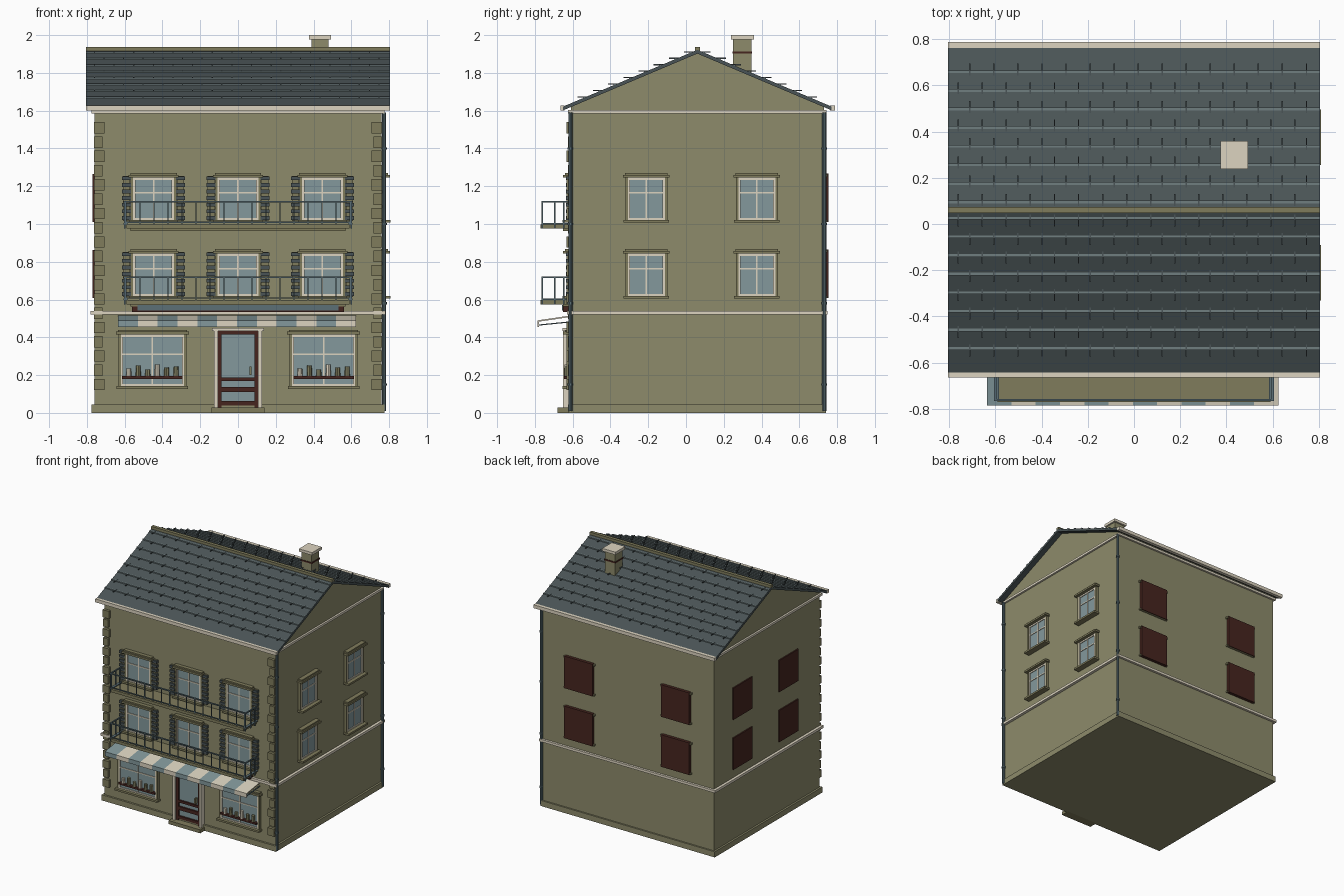
import bpy, bmesh, math
from mathutils import Matrix, Vector

if "Cube" in bpy.data.objects:
    bpy.data.objects.remove(bpy.data.objects["Cube"])

def srgb(r, g, b):
    f = lambda c: c / 12.92 if c <= 0.04045 else ((c + 0.055) / 1.055) ** 2.4
    return tuple(f(c / 255) for c in (r, g, b)) + (1,)

COLS = dict(wall=(141, 139, 107), trim=(128, 124, 92), cream=(220, 212, 192), brown=(70, 37, 31),
            slate=(74, 84, 86), metal=(92, 112, 118), glass=(131, 153, 156), seam=(112, 126, 128))
MATS = {}
for n, c in COLS.items():
    MATS[n] = bpy.data.materials.new(n)
    MATS[n].diffuse_color = srgb(*c)

def finish(name, bm, mats, M=Matrix()):
    bmesh.ops.recalc_face_normals(bm, faces=bm.faces)
    me = bpy.data.meshes.new(name)
    bm.to_mesh(me)
    bm.free()
    for m in mats:
        me.materials.append(MATS[m])
    ob = bpy.data.objects.new(name, me)
    ob.matrix_world = M
    bpy.context.collection.objects.link(ob)
    return ob

def add_box(bm, x0, x1, y0, y1, z0, z1, mi=0):
    S = Matrix.Translation(((x0 + x1) / 2, (y0 + y1) / 2, (z0 + z1) / 2)) @ Matrix.Diagonal((abs(x1 - x0), abs(y1 - y0), abs(z1 - z0), 1))
    vs = bmesh.ops.create_cube(bm, size=1, matrix=S)['verts']
    for f in {f for v in vs for f in v.link_faces}:
        f.material_index = mi

def boxes(name, mat, lst, M=Matrix()):
    bm = bmesh.new()
    for b in lst:
        add_box(bm, *b)
    return finish(name, bm, [mat], M)

def extrude_x(name, mat, profile, x0, x1):
    bm = bmesh.new()
    f = bm.faces.new([bm.verts.new((x0, y, z)) for y, z in profile])
    r = bmesh.ops.extrude_face_region(bm, geom=[f])
    bmesh.ops.translate(bm, vec=(x1 - x0, 0, 0), verts=[v for v in r['geom'] if isinstance(v, bmesh.types.BMVert)])
    return finish(name, bm, [mat])

X, YF, YB, YR = 0.76, -0.61, 0.73, 0.06

# Walls with gables, plinth and string courses
extrude_x("walls", "wall", [(YF, 0), (YB, 0), (YB, 1.625), (YR, 1.91), (YF, 1.625)], -X, X)
boxes("plinth", "wall", [(-0.775, 0.775, -0.625, 0.742, 0, 0.045)])
boxes("string_courses", "cream", [(-0.782, 0.782, -0.63, 0.748, 0.52, 0.54),
                                  (-0.775, 0.775, -0.625, 0.745, 1.585, 1.603)])

# Corner quoins on the front, alternating width
q = []
for i in range(19):
    z, w = 0.12 + i * 0.0755, 0.055 if i % 2 == 0 else 0.044
    for s in (-1, 1):
        q.append((s * 0.762, s * (0.762 - w), -0.632 if i % 2 == 0 else -0.626, YF, z, z + 0.06))
boxes("quoins", "trim", q)

# Roof slabs, ridge, gutters
RX, SL = 0.805, 0.3 / 0.71
extrude_x("roof", "slate", [(-0.65, 1.622), (YR, 1.922), (0.77, 1.622), (0.77, 1.602), (YR, 1.902), (-0.65, 1.602)], -RX, RX)
boxes("ridge_cap", "trim", [(-RX, RX, YR - 0.013, YR + 0.013, 1.91, 1.938)])
boxes("gutters", "cream", [(-RX, RX, -0.665, -0.642, 1.6, 1.627), (-RX, RX, 0.762, 0.788, 1.6, 1.627)])

# Tile courses and staggered tile joints
courses, joints = [], []
for s in (-1, 1):
    for i in range(8):
        d = 0.035 + i * 0.0805
        y, z = YR + s * d, 1.922 - SL * d
        courses.append((-RX, RX, y - 0.006, y + 0.006, z - 0.006, z + 0.006))
        for k in range(15):
            x = -0.76 + k * 0.104 + (i % 2) * 0.05
            joints.append((x - 0.003, x + 0.003, y - 0.035, y + 0.035, z + 0.001, z + 0.007))
boxes("tile_courses", "seam", courses)
boxes("tile_joints", "slate", joints)

# Chimney
boxes("chimney_stack", "wall", [(0.388, 0.48, 0.25, 0.346, 1.75, 1.98)])
boxes("chimney_band", "brown", [(0.384, 0.484, 0.246, 0.35, 1.903, 1.914)])
boxes("chimney_cap", "cream", [(0.375, 0.493, 0.238, 0.36, 1.978, 2.0)])

# Downpipes with brackets at the right-hand corners
for nm, y in (("front", -0.612), ("back", 0.732)):
    bm = bmesh.new()
    bmesh.ops.create_cone(bm, cap_ends=True, segments=10, radius1=0.011, radius2=0.011, depth=1.58,
                          matrix=Matrix.Translation((0.774, y, 0.8)))
    for z in (0.15, 0.58, 1.0, 1.4):
        bmesh.ops.create_cone(bm, cap_ends=True, segments=10, radius1=0.015, radius2=0.015, depth=0.012,
                              matrix=Matrix.Translation((0.774, y, z)))
    finish(nm + "_downpipe", bm, ["metal"])

# Window facing -y, origin at bottom centre on the wall plane
def window(name, w, h, M, bar_z=0.5, depth=0.04):
    a = w / 2
    boxes(name + "_backing", "brown", [(-a, a, -0.008, 0.005, 0, h)], M)
    boxes(name + "_glass", "glass", [(-a + .012, a - .012, -0.012, -0.004, 0.012, h - .012)], M)
    boxes(name + "_casing", "trim", [(-a - .003, -a + .01, -0.022, 0, 0, h), (a - .01, a + .003, -0.022, 0, 0, h),
          (-a - .015, a + .015, -depth, 0, h - 0.015, h), (-a - .005, a + .005, -depth + .01, 0, h, h + 0.01),
          (-a - .012, a + .012, -depth - .003, 0, -0.003, 0.012)], M)
    boxes(name + "_sash", "cream", [(-a + .01, -a + .022, -0.02, 0, .012, h - .015), (a - .022, a - .01, -0.02, 0, .012, h - .015),
          (-a + .01, a - .01, -0.018, 0, h - .027, h - .015), (-a + .01, a - .01, -0.018, 0, .012, .022),
          (-.004, .004, -0.017, 0, .012, h - .015),
          (-a + .01, a - .01, -0.017, 0, h * bar_z - .004, h * bar_z + .004)], M)

T = Matrix.Translation
right = Matrix.Rotation(math.pi / 2, 4, 'Z')
plates_b, plates_l, stubs = [], [], []
for fl, z in (("lower", 0.608), ("upper", 1.01)):
    # Front windows with louvred shutters
    slats, stiles = [], []
    for i, x in enumerate((-0.447, 0, 0.447)):
        window(f"{fl}_front_window_{i}", 0.236, 0.25, T((x, YF, z)), 0.62)
        for s in (-1, 1):
            c = x + s * 0.143
            stiles.append((c - .018, c + .018, YF - .01, YF, z + .005, z + .245))
            for k in range(7):
                zz = z + 0.012 + k * 0.035
                slats.append((c - .023, c + .023, YF - .024, YF, zz, zz + 0.02))
    boxes(fl + "_shutter_boards", "trim", stiles)
    boxes(fl + "_shutter_slats", "slate", slats)
    # Right side windows, blank panels on left and back
    for i, y in enumerate((-0.21, 0.375)):
        window(f"{fl}_side_window_{i}", 0.216, 0.25, T((X, y, z)) @ right, 0.62, 0.045)
        plates_l.append((-X - .01, -X, y - .12, y + .12, z, z + .255))
    for x in (-0.43, 0.43):
        plates_b.append((x - .125, x + .125, YB, YB + .024, z, z + .258))
        stubs += [(x - .137, x + .137, YB, YB + .018, z + .24, z + .254), (x - .135, x + .135, YB, YB + .018, z, z + .012)]
boxes("left_panels", "brown", plates_l)
boxes("back_panels", "brown", plates_b)
boxes("back_panel_trim", "trim", stubs)

# Balconies with railings
for nm, z in (("lower", 0.575), ("upper", 0.975)):
    boxes(nm + "_balcony_slab", "trim", [(-0.59, 0.59, -0.77, YF, z, z + 0.023), (-0.57, 0.57, -0.65, YF, z - 0.012, z)])
    r, t = [], z + 0.148
    r.append((-0.605, 0.605, -0.766, -0.756, t - .008, t))
    r.append((-0.6, 0.6, -0.764, -0.758, z + .03, z + .037))
    for s in (-1, 1):
        r.append((s * 0.605, s * 0.595, -0.766, YF, t - .008, t))
        for y in (-0.766, -0.7, -0.65):
            r.append((s * 0.604, s * 0.596, y, y + .008, z, t))
        r.append((s * 0.606, s * 0.585, -0.766, YF, z + .023, z + .03))
    for k in range(17):
        x = -0.592 + k * 0.074
        r.append((x - .003, x + .003, -0.764, -0.758, z + .02, t))
    boxes(nm + "_railing", "metal", r)

# Blank fascia board over the shop
boxes("fascia_frame", "brown", [(-0.56, 0.56, -0.65, YF, 0.535, 0.575)])
boxes("fascia_panel", "metal", [(-0.532, 0.532, -0.656, -0.64, 0.543, 0.57)])

# Striped awning with valance and side arms
bm = bmesh.new()
prof = [(-0.615, 0.515), (-0.785, 0.49), (-0.785, 0.455), (-0.779, 0.455), (-0.779, 0.483), (-0.615, 0.507)]
sw = 1.26 / 12
for i in range(12):
    x0 = -0.635 + i * sw
    f = bm.faces.new([bm.verts.new((x0, y, z)) for y, z in prof])
    r = bmesh.ops.extrude_face_region(bm, geom=[f])
    bmesh.ops.translate(bm, vec=(sw, 0, 0), verts=[v for v in r['geom'] if isinstance(v, bmesh.types.BMVert)])
for f in bm.faces:
    f.material_index = int((f.calc_center_median().x + 0.635) / sw * 0.9999 + 0.00001) % 2
finish("awning", bm, ["glass", "cream"])
for s in (-1, 1):
    extrude_x("awning_arm", "metal", [(-0.78, 0.468), (-0.61, 0.485), (-0.61, 0.479), (-0.78, 0.462)], s * 0.62 - .004, s * 0.62 + .004)

# Shop windows with shelf and goods
for nm, c in (("left", -0.453), ("right", 0.453)):
    window(nm + "_shop_window", 0.355, 0.3, T((c, YF, 0.13)), 0.6)
    boxes(nm + "_shelf", "brown", [(c - .16, c + .16, YF - .035, YF, 0.18, 0.195)])
    for j, mat in enumerate(("cream", "trim", "wall")):
        bm = bmesh.new()
        for k in range(j, 6, 3):
            h = (0.04, 0.055, 0.035, 0.06, 0.045, 0.05)[k]
            bmesh.ops.create_cone(bm, cap_ends=True, segments=8, radius1=0.014, radius2=0.012, depth=h,
                                  matrix=T((c - .125 + k * .05, YF - .022, 0.195 + h / 2)))
        finish(f"{nm}_goods_{mat}", bm, [mat])

# Door with surround and step
boxes("door_step", "trim", [(-0.14, 0.14, -0.68, YF, 0, 0.028)])
boxes("door_surround", "cream", [(-0.127, -0.107, -0.65, YF, 0.028, 0.44), (0.107, 0.127, -0.65, YF, 0.028, 0.44),
                                 (-0.137, 0.137, -0.655, YF, 0.433, 0.45)])
boxes("door_glazing", "glass", [(-0.1, 0.1, -0.618, YF, 0.04, 0.43)])
boxes("door_frame", "brown", [(-0.107, -0.088, -0.632, YF, 0.028, 0.433), (0.088, 0.107, -0.632, YF, 0.028, 0.433),
      (-0.1, 0.1, -0.632, YF, 0.415, 0.433), (-0.1, 0.1, -0.632, YF, 0.17, 0.188),
      (-0.1, 0.1, -0.632, YF, 0.11, 0.138), (-0.1, 0.1, -0.632, YF, 0.04, 0.062)])
boxes("door_handle", "trim", [(0.062, 0.072, -0.645, -0.615, 0.2, 0.245)])

for m in bpy.data.materials:
    if m.users and not m.is_grease_pencil:
        m.use_nodes = True
        m.node_tree.nodes["Principled BSDF"].inputs["Base Color"].default_value = m.diffuse_color
